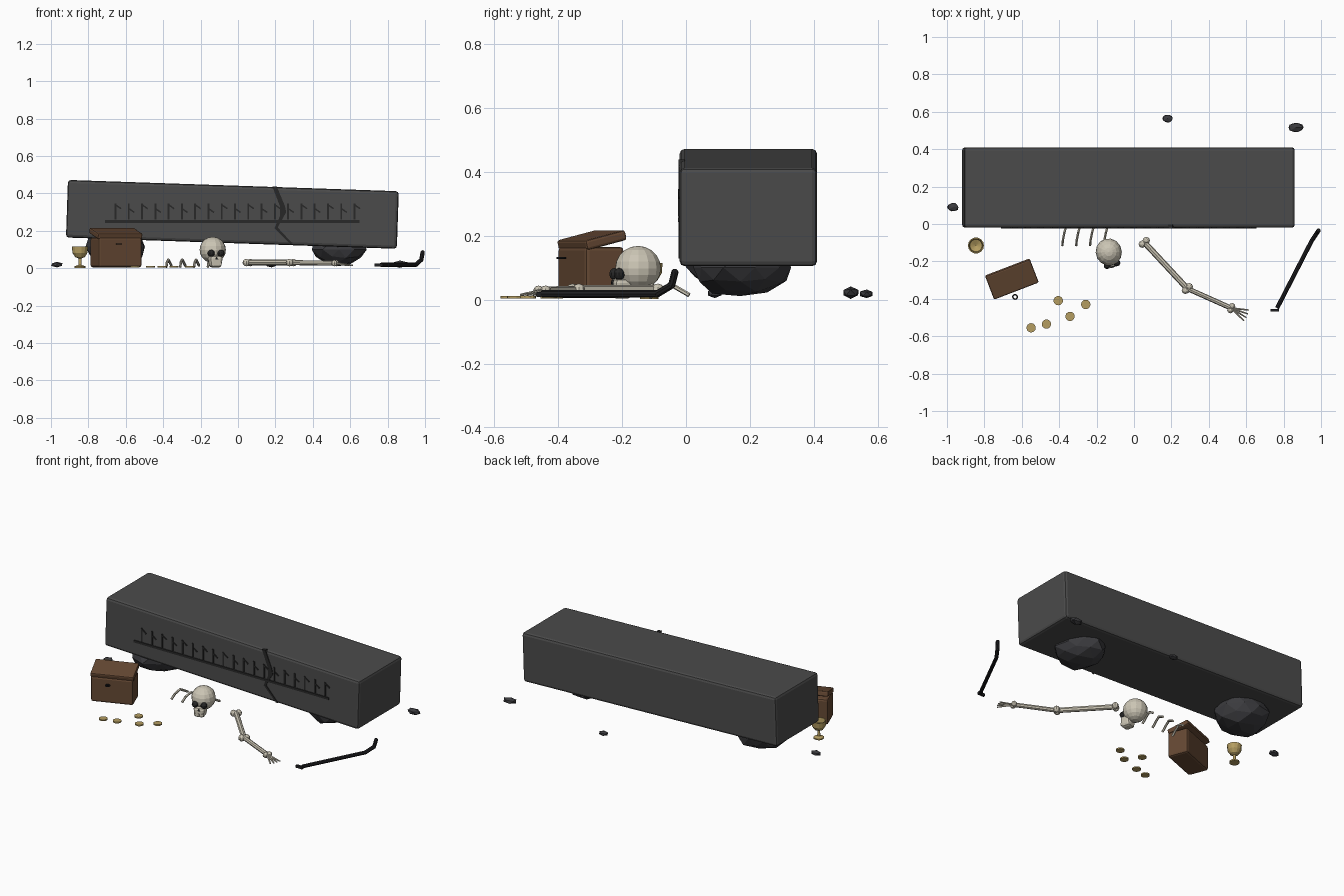
import bpy, bmesh, math, random
from mathutils import Vector, Matrix

if "Cube" in bpy.data.objects:
    bpy.data.objects.remove(bpy.data.objects["Cube"])
random.seed(4)


def material(name, *rgb):
    m = bpy.data.materials.new(name)
    m.use_nodes = True
    m.diffuse_color = (*rgb, 1)
    m.node_tree.nodes["Principled BSDF"].inputs["Base Color"].default_value = (*rgb, 1)
    return m


STONE = material("grey stone", 0.07, 0.07, 0.07)
ROCK = material("dark rock", 0.045, 0.045, 0.05)
CARVED = material("carved shadow", 0.022, 0.022, 0.022)
BONE = material("old bone", 0.6, 0.56, 0.46)
SOCKET = material("socket black", 0.02, 0.02, 0.02)
WOOD = material("brown wood", 0.13, 0.065, 0.033)
GOLD = material("dull gold", 0.46, 0.34, 0.12)
IRON = material("black iron", 0.014, 0.014, 0.016)


# Mesh helpers: each adds a shape to a bmesh
def ball(bm, c, r, u=10, v=7):
    r = r if isinstance(r, tuple) else (r, r, r)
    bmesh.ops.create_uvsphere(bm, u_segments=u, v_segments=v, radius=1,
                              matrix=Matrix.Translation(c) @ Matrix.Diagonal((*r, 1)))


def rod(bm, a, b, r1, r2=None, sides=8):
    a, b = Vector(a), Vector(b)
    d = b - a
    turn = d.to_track_quat("Z", "Y").to_matrix().to_4x4()
    bmesh.ops.create_cone(bm, cap_ends=True, segments=sides, radius1=r1, radius2=r2 or r1,
                          depth=d.length, matrix=Matrix.Translation((a + b) / 2) @ turn)


def box(bm, c, size, tilt=0, axis="X"):
    bmesh.ops.create_cube(bm, size=1, matrix=Matrix.Translation(c)
                          @ Matrix.Rotation(tilt, 4, axis) @ Matrix.Diagonal((*size, 1)))


def finish(bm, name, mat, loc=(0, 0, 0), rot=(0, 0, 0), bevel=0, segments=2):
    me = bpy.data.meshes.new(name)
    bm.to_mesh(me)
    bm.free()
    me.materials.append(mat)
    ob = bpy.data.objects.new(name, me)
    bpy.context.collection.objects.link(ob)
    ob.location, ob.rotation_euler = loc, rot
    if bevel:
        mod = ob.modifiers.new("soft edges", "BEVEL")
        mod.width, mod.segments = bevel, segments
    return ob


# Fallen stone pillar, tilted towards its left end
bm = bmesh.new()
box(bm, (0, 0, 0), (1.77, 0.43, 0.308))
finish(bm, "fallen_pillar", STONE, (-0.03, 0.195, 0.288), (0, math.radians(1.95), 0), 0.016)

# Carved band: a base line and a row of notched strokes
bm = bmesh.new()
box(bm, (-0.03, -0.021, 0.25), (1.36, 0.008, 0.014))
finish(bm, "carved_line", CARVED)
bm = bmesh.new()
for i in range(19):
    x = -0.655 + i * 0.071
    box(bm, (x, -0.021, 0.303), (0.01, 0.007, 0.085))
    box(bm, (x + 0.016, -0.021, 0.328 - 0.02 * (i % 2)), (0.034, 0.006, 0.008), math.radians(35), "Y")
finish(bm, "carved_strokes", CARVED)

# Jagged crack
bm = bmesh.new()
outline = [(.183, .438), (.207, .438), (.25, .335), (.258, .3), (.212, .218), (.295, .128),
           (.28, .128), (.195, .215), (.225, .28), (.21, .26), (.225, .33)]
outline.remove((.21, .26))
face = bm.faces.new([bm.verts.new((x, -0.0235, z)) for x, z in outline])
ext = bmesh.ops.extrude_face_region(bm, geom=[face])
bmesh.ops.translate(bm, vec=(0, 0.02, 0), verts=[v for v in ext["geom"] if isinstance(v, bmesh.types.BMVert)])
bmesh.ops.recalc_face_normals(bm, faces=bm.faces)
finish(bm, "pillar_crack", SOCKET)


# Rocks: faceted, jittered spheres
def rock(name, c, r, level):
    bm = bmesh.new()
    bmesh.ops.create_icosphere(bm, subdivisions=level, radius=1)
    for v in bm.verts:
        v.co *= random.uniform(0.88, 1.06)
        v.co = Vector([a * b for a, b in zip(v.co, r)])
    finish(bm, name, ROCK, c)


rock("left_support_rock", (-0.66, 0.17, 0.115), (0.165, 0.175, 0.105), 2)
rock("right_support_rock", (0.54, 0.17, 0.1), (0.15, 0.165, 0.09), 2)
rock("pebble_side", (-0.968, 0.09, 0.02), (0.035, 0.026, 0.016), 1)
rock("pebble_back_middle", (0.18, 0.565, 0.018), (0.034, 0.024, 0.015), 1)
rock("pebble_back_corner", (0.865, 0.515, 0.022), (0.045, 0.03, 0.02), 1)

# Skull, with its face turned slightly
spot, turn = (-0.135, -0.15, 0), (0, 0, math.radians(15))
bm = bmesh.new()
ball(bm, (0, 0, 0.098), (0.07, 0.073, 0.07), 14, 10)
finish(bm, "skull_cranium", BONE, spot, turn)
bm = bmesh.new()
box(bm, (0, -0.052, 0.035), (0.076, 0.06, 0.062))
for v in bm.verts:
    if v.co.z < 0.03:
        v.co.x *= 0.75
finish(bm, "skull_jaw", BONE, spot, turn, 0.014)
bm = bmesh.new()
for s in (-1, 1):
    ball(bm, (s * 0.027, -0.068, 0.08), (0.019, 0.018, 0.019))
rod(bm, (0, -0.076, 0.052), (0, -0.086, 0.052), 0.009, sides=3)
finish(bm, "skull_sockets", SOCKET, spot, turn)
bm = bmesh.new()
for i in range(5):
    box(bm, ((i - 2) * 0.011, -0.081, 0.024), (0.008, 0.008, 0.014))
finish(bm, "skull_teeth", BONE, spot, turn)

# Arm bones with paired knobs, and a hand
shoulder, elbow, wrist = Vector((.055, -.098, .03)), Vector((.285, -.345, .03)), Vector((.52, -.45, .027))


def long_bone(name, a, b, r):
    d = (b - a).normalized()
    side = Vector((-d.y, d.x, 0)) * r * 0.9
    bm = bmesh.new()
    rod(bm, a, b, r)
    for p in (a, b):
        for s in (-1, 1):
            ball(bm, p + side * s, r * 1.25, 8, 6)
    finish(bm, name, BONE)


long_bone("upper_arm_bone", shoulder, elbow, 0.016)
long_bone("forearm_bone", elbow, wrist, 0.0135)
bm = bmesh.new()
for i in range(4):
    angle = math.radians(-45 + i * 13)
    tip = wrist + 0.095 * Vector((math.cos(angle), math.sin(angle), -0.13))
    rod(bm, wrist, tip, 0.007, 0.004, 6)
finish(bm, "hand_bones", BONE)

# Bent ribs poking out from below the pillar
bm = bmesh.new()
for i in range(4):
    x = -0.368 + i * 0.074
    path = [(x - .015, -.115, .007), (x - .012, -.085, .03), (x - .004, -.045, .046), (x + .012, .01, .014)]
    for a, b in zip(path, path[1:]):
        rod(bm, a, b, 0.007, sides=6)
finish(bm, "ribs", BONE)

# Wooden chest with its lid ajar and an iron ring
spot, turn = (-0.652, -0.297, 0), (0, 0, math.radians(21))
bm = bmesh.new()
box(bm, (0, 0, 0.085), (0.25, 0.13, 0.16))
finish(bm, "chest_body", WOOD, spot, turn, 0.012)
bm = bmesh.new()
box(bm, (0, 0.003, 0.186), (0.256, 0.138, 0.032), math.radians(14))
finish(bm, "chest_lid", WOOD, spot, turn, 0.008)
bpy.ops.mesh.primitive_torus_add(location=(-0.636, -0.39, 0.13), major_radius=0.012,
                                 minor_radius=0.004, major_segments=12, minor_segments=6)
ring = bpy.context.object
ring.name = "chest_ring"
ring.data.materials.append(IRON)

# Goblet: a turned profile, hollow inside
profile = [(0, 0.002), (.03, .002), (.03, .01), (.009, .018), (.008, .052), (.026, .06),
           (.04, .082), (.043, .115), (.037, .115), (.033, .085), (0, .07)]
bm = bmesh.new()
verts = [bm.verts.new((r, 0, z)) for r, z in profile]
edges = [bm.edges.new(pair) for pair in zip(verts, verts[1:])]
bmesh.ops.spin(bm, geom=verts + edges, axis=(0, 0, 1), cent=(0, 0, 0), steps=14, angle=math.tau)
bmesh.ops.remove_doubles(bm, verts=bm.verts, dist=0.0005)
bmesh.ops.recalc_face_normals(bm, faces=bm.faces)
finish(bm, "goblet", GOLD, (-0.845, -0.115, 0))

# Scattered coins
bm = bmesh.new()
for x, y in [(-.55, -.555), (-.468, -.535), (-.405, -.41), (-.342, -.494), (-.258, -.43)]:
    rod(bm, (x, y, 0.003), (x, y, 0.011), 0.025, sides=14)
finish(bm, "coins", GOLD)

# Iron pry bar with an upturned end and a flat foot
bm = bmesh.new()
path = [(.765, -.45, .018), (.95, -.09, .018), (.98, -.045, .045), (.987, -.035, .085)]
for a, b in zip(path, path[1:]):
    rod(bm, a, b, 0.0115, sides=8)
    ball(bm, b, 0.0115, 8, 6)
box(bm, (0.752, -0.461, 0.016), (0.045, 0.014, 0.016))
finish(bm, "pry_bar", IRON)
